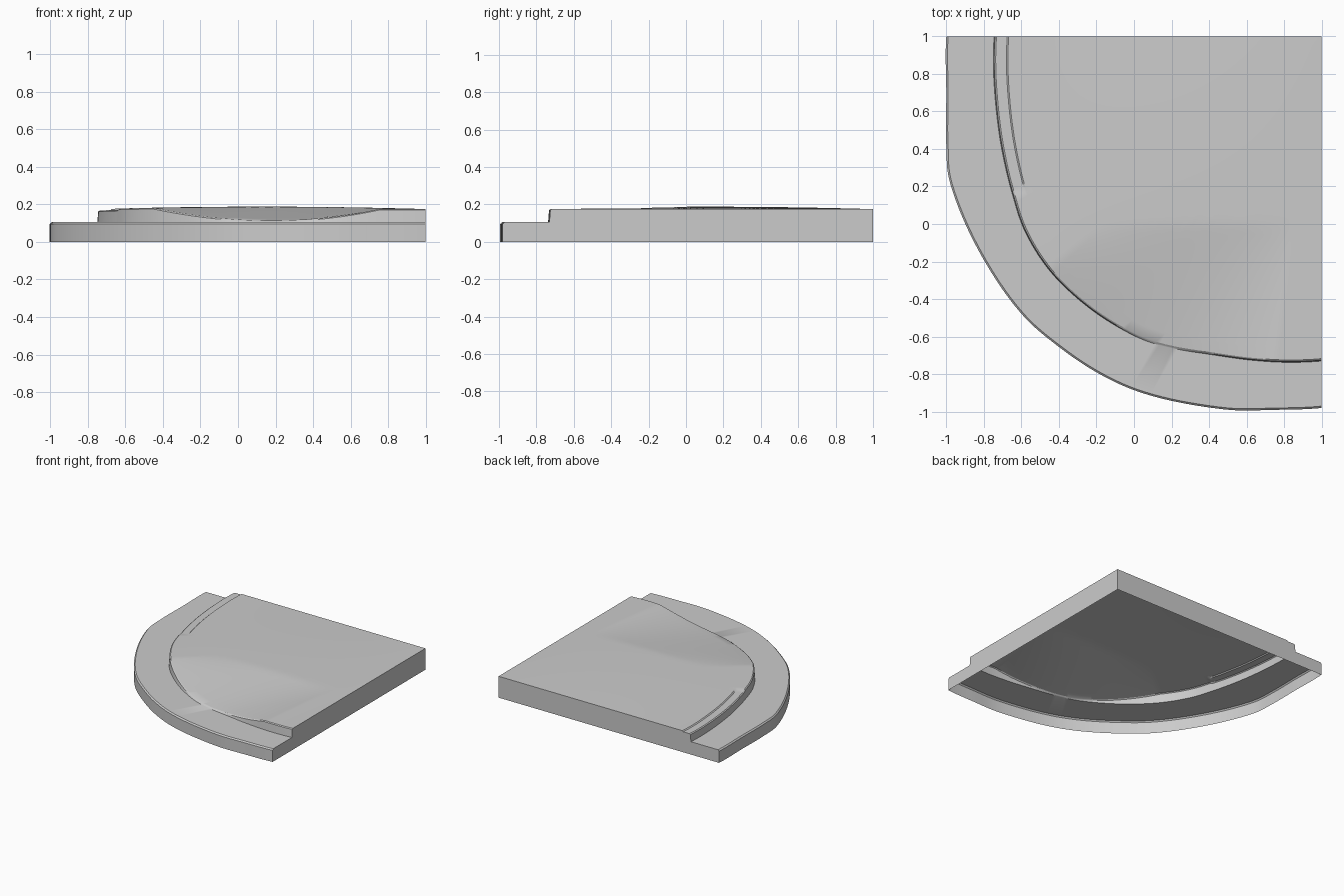
import bpy, bmesh, math

if "Cube" in bpy.data.objects:
    bpy.data.objects.remove(bpy.data.objects["Cube"])

# Plan outlines, as curves swept around the square corner at (1, 1)
OUTER = [(-1, 1), (-1, .7), (-1, .42), (-.993, .28), (-.965, .17), (-.795, -.2), (-.58, -.5),
         (-.4, -.655), (-.2, -.79), (0, -.885), (.35, -.97), (.55, -.993), (.75, -.99), (1, -.98)]
STEP = [(-.74, 1), (-.735, .67), (-.7, .4), (-.645, .165), (-.58, -.03), (-.45, -.24),
        (-.29, -.4), (-.1, -.535), (.085, -.625), (.405, -.69), (.62, -.72), (.8, -.732), (1, -.725)]
LEDGE, TOP, RAYS, RINGS = .105, .175, 120, 40


def radius_at(outline, a):
    """Smooth distance from the corner to an outline in direction a."""
    pts = [(math.atan2(1 - y, 1 - x), math.hypot(1 - x, 1 - y)) for x, y in outline]
    n = len(pts)

    def slope(i):
        p, q = pts[max(i - 1, 0)], pts[min(i + 1, n - 1)]
        return (q[1] - p[1]) / (q[0] - p[0])

    i = next((k for k in range(n - 1) if a <= pts[k + 1][0]), n - 2)
    (a0, r0), (a1, r1) = pts[i], pts[i + 1]
    h = a1 - a0
    t = (a - a0) / h
    return (r0 * (2*t**3 - 3*t*t + 1) + r1 * (3*t*t - 2*t**3)
            + h * slope(i) * (t**3 - 2*t*t + t) + h * slope(i + 1) * (t**3 - t*t))


def floor_height(x, y, ex, ey):
    """Slightly crowned floor that slopes down towards the middle of the curved edge."""
    crown = max(0, 1 - ((x - .13) / .87)**2) * max(0, 1 - ((y - .13) / .87)**2)
    dip = max(0, 1 - ((ex - .15) / .6)**2) if ey < 0 else 0
    t = min(1, max(0, y / ey)) if ey < 0 else 0
    return TOP + .013 * crown - .064 * dip * t


bm = bmesh.new()
corner = bm.verts.new((1, 1, TOP))
rows = []
for i in range(RAYS + 1):
    a = math.pi / 2 * i / RAYS
    c, s = math.cos(a), math.sin(a)
    ro, rs = radius_at(OUTER, a), radius_at(STEP, a)
    ex, ey = 1 - rs * c, 1 - rs * s
    edge = floor_height(ex, ey, ex, ey)
    # rim groove runs only along the straight left part
    groove = .007 if ey > .14 else 0
    prof = [(ro, 0), (ro, LEDGE - .01), (ro - .01, LEDGE),
            (rs + .005, LEDGE), (rs, edge - groove - .006), (rs - .008, edge - groove)]
    rim = rs - .065
    prof.append((rim, floor_height(1 - rim * c, 1 - rim * s, ex, ey) - groove))
    for k in range(RINGS):
        r = (rim - .008) * (1 - k / RINGS)
        prof.append((r, floor_height(1 - r * c, 1 - r * s, ex, ey)))
    rows.append([bm.verts.new((1 - r * c, 1 - r * s, z)) for r, z in prof])

# Curved shell: outer wall, ledge, riser and floor
for p, q in zip(rows, rows[1:]):
    for j in range(len(p) - 1):
        bm.faces.new((p[j], q[j], q[j + 1], p[j + 1]))
    bm.faces.new((p[-1], q[-1], corner))

# Two flat cut walls down to the ground; the underside stays open
foot = bm.verts.new((1, 1, 0))
for row in (rows[0], rows[-1]):
    base = [row[0]] + [bm.verts.new((v.co.x, v.co.y, 0)) for v in row[2:]] + [foot]
    tops = row[1:] + [corner]
    bm.faces.new((base[0], tops[0], tops[1], base[1]))
    for j in range(1, len(tops) - 1):
        bm.faces.new((base[j], tops[j], tops[j + 1], base[j + 1]))
bmesh.ops.recalc_face_normals(bm, faces=bm.faces)
if sum(f.normal.z for f in bm.faces) < 0:
    bmesh.ops.reverse_faces(bm, faces=bm.faces)

mesh = bpy.data.meshes.new("stepped_platform")
bm.to_mesh(mesh)
bm.free()
platform = bpy.data.objects.new("stepped_platform", mesh)
bpy.context.collection.objects.link(platform)
bpy.context.view_layer.objects.active = platform
platform.select_set(True)
bpy.ops.object.shade_smooth_by_angle(angle=math.radians(30))
